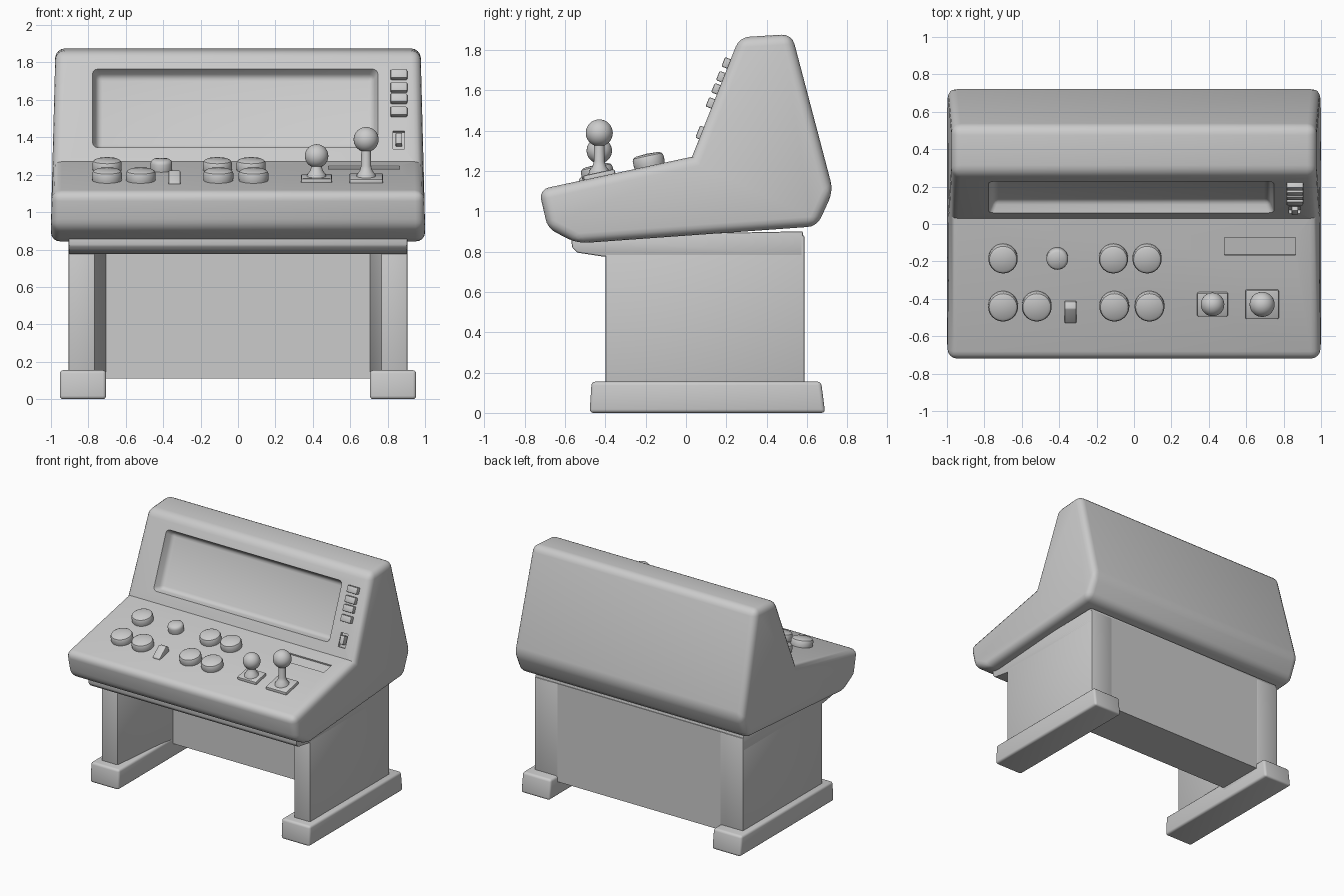
import bpy, bmesh, math
from mathutils import Matrix, Vector

if "Cube" in bpy.data.objects:
    bpy.data.objects.remove(bpy.data.objects["Cube"])

grey = bpy.data.materials.new("plain grey")
grey.diffuse_color = (0.6, 0.6, 0.6, 1)
grey.use_nodes = True
grey.node_tree.nodes["Principled BSDF"].inputs["Base Color"].default_value = grey.diffuse_color


def finish(name, bm, matrix=None, bevel=0.0, segs=2):
    if bevel:
        edges = [e for e in bm.edges if e.calc_face_angle_signed(0) > 0.3]
        bmesh.ops.bevel(bm, geom=edges, offset=bevel, segments=segs,
                        profile=0.5, affect='EDGES', clamp_overlap=True)
    if matrix:
        bm.transform(matrix)
    bmesh.ops.recalc_face_normals(bm, faces=bm.faces)
    me = bpy.data.meshes.new(name)
    bm.to_mesh(me)
    bm.free()
    ob = bpy.data.objects.new(name, me)
    bpy.context.collection.objects.link(ob)
    me.materials.append(grey)
    smooth(ob)
    return ob


def smooth(ob):
    bpy.ops.object.select_all(action='DESELECT')
    ob.select_set(True)
    bpy.context.view_layer.objects.active = ob
    bpy.ops.object.shade_smooth_by_angle(angle=math.radians(35))


def prism(points, lo, hi, axis):
    """Extrude a 2D outline along x (points are y, z) or z (points are x, y)."""
    bm = bmesh.new()
    put = (lambda p, d: (d, *p)) if axis == 'x' else (lambda p, d: (*p, d))
    a = [bm.verts.new(put(p, lo)) for p in points]
    b = [bm.verts.new(put(p, hi)) for p in points]
    bm.faces.new(a)
    bm.faces.new(b[::-1])
    for i in range(len(a)):
        j = (i + 1) % len(a)
        bm.faces.new((a[i], b[i], b[j], a[j]))
    bmesh.ops.recalc_face_normals(bm, faces=bm.faces)
    return bm


def box(name, x, y, z, matrix=None, bevel=0.0, segs=2):
    pts = [(x[0], y[0]), (x[1], y[0]), (x[1], y[1]), (x[0], y[1])]
    return finish(name, prism(pts, *z, 'z'), matrix, bevel, segs)


def lathe(name, profile, matrix, steps=32):
    """Spin (radius, height) points about local z."""
    bm = bmesh.new()
    vs = [bm.verts.new((r, 0, h)) for r, h in profile]
    es = [bm.edges.new(p) for p in zip(vs, vs[1:])]
    bmesh.ops.spin(bm, geom=vs + es, cent=(0, 0, 0), axis=(0, 0, 1),
                   angle=2 * math.pi, steps=steps)
    bmesh.ops.remove_doubles(bm, verts=bm.verts, dist=0.0005)
    return finish(name, bm, matrix)


def cut(target, cutter):
    mod = target.modifiers.new("recess", 'BOOLEAN')
    mod.operation, mod.solver, mod.object = 'DIFFERENCE', 'EXACT', cutter
    bpy.context.view_layer.objects.active = target
    bpy.ops.object.modifier_apply(modifier=mod.name)
    bpy.data.objects.remove(cutter)


# Local frames lying on the two sloping faces
PANEL = math.atan(0.215)
SCREEN = math.atan2(0.58, 0.23)


def on_panel(x, y):
    return Matrix.Translation((x, y, 1.27 + (y - 0.03) * 0.215)) @ Matrix.Rotation(PANEL, 4, 'X')


def on_screen(x, z):
    return Matrix.Translation((x, 0.03 + (z - 1.27) * 0.397, z)) @ Matrix.Rotation(SCREEN, 4, 'X')


# Cabinet: console and screen hood in one profile
outline = [(-0.73, 1.107), (0.03, 1.27), (0.265, 1.862), (0.525, 1.878),
           (0.73, 1.10), (0.65, 0.925), (-0.54, 0.84), (-0.685, 0.915)]
bm = prism(outline, -1, 1, 'x')
for v in bm.verts:
    v.co.x *= 1 - 0.026 * max(0, v.co.z - 0.95)
cabinet = finish("cabinet", bm, bevel=0.05, segs=4)

# Screen recess with sloping walls, and the shallow card slot
bm = bmesh.new()
bmesh.ops.create_cube(bm, size=1)
for v in bm.verts:
    deep = v.co.z < 0
    v.co = Vector((math.copysign(0.735 if deep else 0.775, v.co.x),
                   math.copysign(0.205 if deep else 0.235, v.co.y),
                   -0.065 if deep else 0.03))
cut(cabinet, finish("screen_cutter", bm, on_screen(-0.015, 1.555), bevel=0.025, segs=3))
cut(cabinet, box("slot_cutter", (-0.19, 0.19), (-0.048, 0.048), (-0.012, 0.05),
                 on_panel(0.673, -0.12)))
cut(cabinet, box("lever_cutter", (-0.03, 0.03), (-0.052, 0.052), (-0.02, 0.05),
                 on_screen(0.86, 1.385)))
smooth(cabinet)

# Push buttons
BACK, FRONT = -0.18, -0.435
for i, (x, y, r) in enumerate([(-0.70, BACK, 0.078), (-0.41, BACK, 0.058), (-0.11, BACK, 0.078),
                               (0.07, BACK, 0.078), (-0.70, FRONT, 0.08), (-0.52, FRONT, 0.08),
                               (-0.105, FRONT, 0.08), (0.083, FRONT, 0.08)]):
    lathe(f"push_button_{i + 1}",
          [(0, -0.02), (r * 0.94, -0.02), (r, 0.01), (r, 0.038), (r * 0.93, 0.05),
           (r * 0.75, 0.058), (0, 0.062)], on_panel(x, y))

# Rocker switch on the panel
bm = prism([(-0.06, -0.02), (0.06, -0.02), (0.06, 0.04), (0.03, 0.055), (-0.06, 0.01)],
           -0.032, 0.032, 'x')
finish("rocker_switch", bm, on_panel(-0.34, -0.47), bevel=0.006)

# Joysticks: plate, shaft with collar, ball
for side, x, z, r, w, d in (("left", 0.42, 1.30, 0.063, 0.083, 0.066),
                            ("right", 0.685, 1.388, 0.067, 0.09, 0.08)):
    base = on_panel(x, -0.428)
    box(f"{side}_joystick_plate", (-w, w), (-d, d), (-0.02, 0.022), base, bevel=0.01)
    foot = base.translation.z
    top = z - foot
    lathe(f"{side}_joystick_shaft",
          [(0, 0), (0.055, 0), (0.05, 0.03), (0.034, 0.05), (0.027, 0.075),
           (0.025, top), (0, top)], Matrix.Translation((x, -0.43, foot)), 20)
    bm = bmesh.new()
    bmesh.ops.create_uvsphere(bm, u_segments=28, v_segments=16, radius=r)
    finish(f"{side}_joystick_ball", bm, Matrix.Translation((x, -0.43, z)))

# Small keys and lever beside the screen
for i, z in enumerate((1.73, 1.662, 1.602, 1.532)):
    box(f"side_key_{i + 1}", (-0.045, 0.045), (-0.025, 0.025), (-0.02, 0.03),
        on_screen(0.86, z), bevel=0.007)
box("side_lever", (-0.018, 0.018), (-0.035, 0.03), (-0.03, 0.02), on_screen(0.86, 1.39), bevel=0.006)

# Stand: under-shelf, rear panel, splayed legs and long feet
shelf = prism([(-0.57, 0.88), (-0.565, 0.82), (-0.54, 0.795), (-0.41, 0.775),
               (0.58, 0.775), (0.58, 0.90)], -0.905, 0.905, 'x')
finish("under_shelf", shelf, bevel=0.008)
box("rear_panel", (-0.75, 0.75), (0.2, 0.585), (0.11, 0.88))
for side, s in (("left", -1), ("right", 1)):
    leg = prism([(s * x, y) for x, y in ((0.765, -0.40), (0.905, -0.40), (0.905, 0.587),
                                         (0.705, 0.587), (0.705, 0.2))], 0.08, 0.88, 'z')
    finish(f"{side}_leg", leg, bevel=0.008)
    foot = prism([(-0.478, 0), (0.69, 0), (0.67, 0.155), (-0.468, 0.155)],
                 *sorted((s * 0.705, s * 0.953)), 'x')
    finish(f"{side}_foot", foot, bevel=0.018, segs=3)
